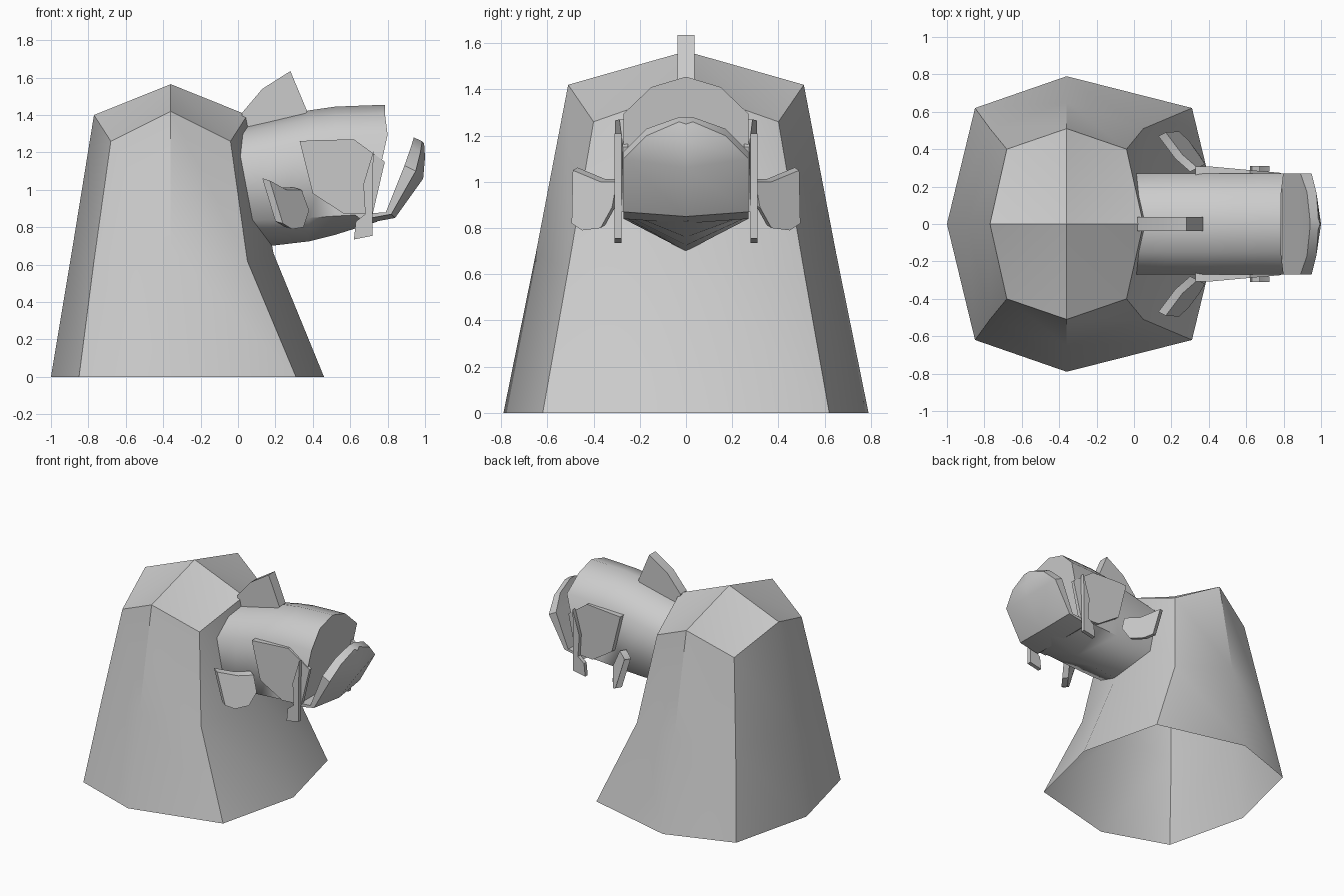
import bpy
import bmesh
import math
from mathutils import Vector

cube = bpy.data.objects.get("Cube")
if cube:
    bpy.data.objects.remove(cube, do_unlink=True)

grey = bpy.data.materials.new("light_grey")
grey.use_nodes = True
colour = (0.6, 0.6, 0.6, 1)
grey.diffuse_color = colour
grey.node_tree.nodes["Principled BSDF"].inputs["Base Color"].default_value = colour


def finish(name, bm, angle):
    bmesh.ops.recalc_face_normals(bm, faces=bm.faces[:])
    mesh = bpy.data.meshes.new(name)
    bm.to_mesh(mesh)
    bm.free()
    mesh.materials.append(grey)
    obj = bpy.data.objects.new(name, mesh)
    bpy.context.collection.objects.link(obj)
    bpy.ops.object.select_all(action="DESELECT")
    obj.select_set(True)
    bpy.context.view_layer.objects.active = obj
    bpy.ops.object.shade_smooth_by_angle(angle=math.radians(angle))
    return obj


def mirrored(half):
    """Close a half ring, whose first and last points lie on y = 0."""
    return half + [(x, -y, z) for x, y, z in half[-2:0:-1]]


def loft(name, rings, angle, caps=True, apex=None):
    bm = bmesh.new()
    loops = [[bm.verts.new(p) for p in ring] for ring in rings]
    n = len(loops[0])
    for a, b in zip(loops, loops[1:]):
        for i in range(n):
            j = (i + 1) % n
            bm.faces.new((a[i], a[j], b[j], b[i]))
    if caps:
        bm.faces.new(loops[0])
        bm.faces.new(loops[-1])
    if apex:
        tip = bm.verts.new(apex)
        for i in range(n):
            bm.faces.new((loops[-1][i], loops[-1][(i + 1) % n], tip))
    return finish(name, bm, angle)


def prism(name, points, offset):
    """Plate between a polygon and its shifted copy."""
    offset = Vector(offset)
    return loft(name, [points, [Vector(p) + offset for p in points]], 30)


# Body: open eight-sided bell with a shallow domed top
body_rings = [
    [(-1, 0, 0), (-.85, .62, 0), (-.36, .79, 0), (.31, .62, 0), (.46, 0, 0)],
    [(-.89, 0, .66), (-.77, .51, .62), (-.36, .65, .69), (.05, .51, .62), (.19, 0, .66)],
    [(-.77, 0, 1.40), (-.68, .40, 1.26), (-.36, .51, 1.42), (-.04, .40, 1.26), (.05, 0, 1.40)],
]
loft("body", [mirrored(r) for r in body_rings], 40, caps=False, apex=(-.36, 0, 1.565))


# Head: rounded top, flat sides and a keeled underside
def head_ring(x, top, low, keel, face=(0, 0, 0)):
    return mirrored([
        (x, 0, top), (x, .15, top - .045), (x + face[0], .27, top - .16),
        (x + face[1], .27, low), (x + face[2], 0, keel)])


loft("head", [
    head_ring(-.03, 1.33, .84, .70),
    head_ring(.17, 1.375, .84, .70),
    head_ring(.38, 1.425, .85, .725),
    head_ring(.52, 1.445, .86, .76),
    head_ring(.785, 1.455, .87, .83, (.015, -.08, -.04)),
], 65)

# Lower lip: upturned plate, rounded at its tip
lip = []
for xi, zi, xo, zo, w, bulge in [
        (.62, .87, .66, .84, .27, .02), (.79, .88, .82, .87, .27, .02),
        (.89, 1.13, .95, 1.10, .27, .04), (.925, 1.23, .975, 1.20, .17, .025),
        (.94, 1.28, .985, 1.26, .03, .01)]:
    lip.append([(xi, -w, zi), (xi, w, zi), (xo, w, zo),
                (xo + bulge, 0, zo - bulge), (xo, -w, zo)])
loft("lower_lip", lip, 40)

# Crest standing on top of the head
crest = [(.02, 1.41), (.13, 1.54), (.28, 1.635), (.37, 1.42), (.3, 1.35), (.03, 1.33)]
prism("crest", [(x, -.037, z) for x, z in crest], (0, .074, 0))

flap = [(.17, .49, 1.05), (.24, .495, .82), (.29, .45, .79), (.35, .37, .80),
        (.38, .32, .89), (.34, .30, 1.0), (.26, .37, 1.0)]
cheek = [(.33, 1.26), (.40, .98), (.57, .87), (.72, .87), (.785, 1.15), (.62, 1.27), (.40, 1.265)]
tusk = [(.725, 1.21), (.67, 1.03), (.68, .87), (.63, .83), (.62, .735), (.72, .755), (.72, 1.04)]

for side, s in (("left", 1), ("right", -1)):
    # Swept-back side flap
    prism(side + "_flap", [(x, s * y, z) for x, y, z in flap], (-.04, -.02 * s, .012))
    # Cheek: swells at the rear and fades out towards the front
    prism_outer = [(x, s * (.308 - .09 * max(0, x - .4)), z) for x, z in cheek]
    loft(side + "_cheek", [[(x, s * .25, z) for x, z in cheek], prism_outer], 30)
    # Thin hanging tusk
    prism(side + "_tusk", [(x, s * .28, z) for x, z in tusk], (0, .03 * s, 0))
